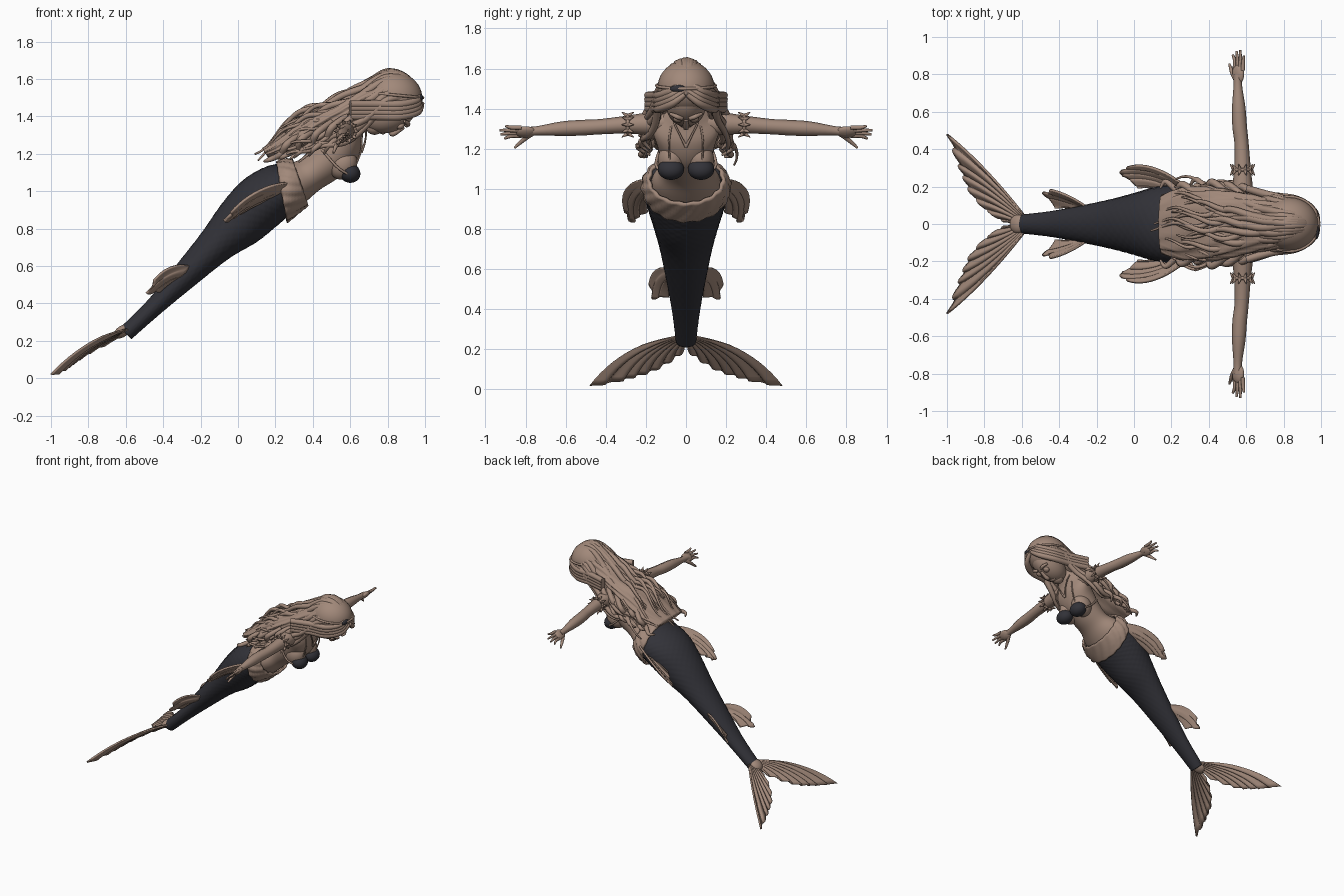
import bpy, bmesh, math, random
from mathutils import Vector, Matrix

random.seed(4)
cube = bpy.data.objects.get("Cube")
if cube:
    bpy.data.objects.remove(cube, do_unlink=True)


def material(name, colour):
    mat = bpy.data.materials.new(name)
    mat.use_nodes = True
    mat.diffuse_color = colour
    bsdf = next(n for n in mat.node_tree.nodes if n.type == "BSDF_PRINCIPLED")
    bsdf.inputs["Base Color"].default_value = colour
    bsdf.inputs["Roughness"].default_value = 0.7
    return mat


TAN = material("warm tan", (0.36, 0.25, 0.195, 1))
DARK = material("charcoal", (0.032, 0.032, 0.04, 1))


def sample(rows, t):
    """Smooth interpolation through rows of numbers, t from 0 to 1."""
    last = len(rows) - 1
    i = min(int(t * last), last - 1)
    f = t * last - i
    a, b, c, d = (rows[max(0, min(last, k))] for k in (i - 1, i, i + 1, i + 2))
    return [q + 0.5 * f * (r - p + f * (2 * p - 5 * q + 4 * r - s + f * (3 * (q - r) + s - p)))
            for p, q, r, s in zip(a, b, c, d)]


def finish(name, mesh, mat, mirror=False, thickness=0):
    mesh.materials.clear()
    mesh.materials.append(mat)
    mesh.shade_smooth()
    obj = bpy.data.objects.new(name, mesh)
    bpy.context.scene.collection.objects.link(obj)
    if thickness:
        solid = obj.modifiers.new("Thickness", "SOLIDIFY")
        solid.thickness = thickness
        solid.offset = 0
    if mirror:
        obj.modifiers.new("Mirror", "MIRROR").use_axis = (False, True, False)
    return obj


def from_bmesh(name, bm, mat, **options):
    bmesh.ops.recalc_face_normals(bm, faces=bm.faces)
    mesh = bpy.data.meshes.new(name)
    bm.to_mesh(mesh)
    bm.free()
    return finish(name, mesh, mat, **options)


def loft(name, rows, mat, steps=40, sides=40, bump=None, cap=True, **options):
    """Ellipses set by upper x, z, lower x, z and half width."""
    bm = bmesh.new()
    rings = []
    for i in range(steps + 1):
        ux, uz, lx, lz, w = sample(rows, i / steps)
        mid = Vector((ux + lx, 0, uz + lz)) / 2
        up = Vector((ux - lx, 0, uz - lz)) / 2
        ring = []
        for j in range(sides):
            a = math.tau * j / sides
            grow = 1 + (bump(i, j) if bump else 0)
            ring.append(bm.verts.new(mid + grow * (up * math.cos(a) + Vector((0, w * math.sin(a), 0)))))
        rings.append(ring)
    for r, s in zip(rings, rings[1:]):
        for j in range(sides):
            k = (j + 1) % sides
            bm.faces.new((r[j], r[k], s[k], s[j]))
    if cap:
        bm.faces.new(rings[0])
        bm.faces.new(rings[-1])
    return from_bmesh(name, bm, mat, **options)


def blob(name, centre, radii, mat, tilt=0, **options):
    bm = bmesh.new()
    place = Matrix.Translation(centre) @ Matrix.Rotation(tilt, 4, "Y") @ Matrix.Diagonal((*radii, 1))
    bmesh.ops.create_uvsphere(bm, u_segments=32, v_segments=20, radius=1, matrix=place)
    return from_bmesh(name, bm, mat, **options)


def tubes(name, paths, mat, steps=14, **options):
    """Round strands through points of x, y, z and radius."""
    curve = bpy.data.curves.new(name, "CURVE")
    curve.dimensions = "3D"
    curve.bevel_depth = 1
    curve.bevel_resolution = 2
    curve.use_fill_caps = True
    for path in paths:
        spline = curve.splines.new("POLY")
        spline.points.add(steps)
        for i, p in enumerate(spline.points):
            x, y, z, r = sample(path, i / steps)
            p.co = (x, y, z, 1)
            p.radius = max(r, 0.001)
    temp = bpy.data.objects.new(name, curve)
    bpy.context.scene.collection.objects.link(temp)
    graph = bpy.context.evaluated_depsgraph_get()
    mesh = bpy.data.meshes.new_from_object(temp.evaluated_get(graph))
    bpy.data.objects.remove(temp, do_unlink=True)
    return finish(name, mesh, mat, **options)


def fin(name, roots, tips, bow, ripple, ribs, thickness):
    """Fan of ribs running from a root line to a scalloped edge."""
    bm = bmesh.new()
    across, along = ribs * 8, 12
    grid = []
    for i in range(across + 1):
        v = i / across
        root, tip = Vector(sample(roots, v)), Vector(sample(tips, v))
        wave = math.cos(math.tau * ribs * v)
        tip = root.lerp(tip, 0.965 + 0.035 * wave)
        row = []
        for j in range(along + 1):
            u = j / along
            arch = Vector(bow) * 4 * u * (1 - u) * (1 - v)
            row.append(bm.verts.new(root.lerp(tip, u) + arch + Vector(ripple) * wave * min(1, 3 * u)))
        grid.append(row)
    for r, s in zip(grid, grid[1:]):
        for j in range(along):
            bm.faces.new((r[j], r[j + 1], s[j + 1], s[j]))
    return from_bmesh(name, bm, TAN, mirror=True, thickness=thickness)


# Scaled tail
loft("tail", [(-.63, .27, -.57, .21, .05), (-.48, .42, -.41, .35, .068), (-.35, .58, -.24, .49, .095),
              (-.20, .77, -.05, .64, .13), (-.08, .94, .10, .73, .165), (.03, 1.06, .20, .81, .195),
              (.15, 1.13, .27, .87, .205), (.25, 1.15, .32, .91, .19)],
     DARK, steps=90, sides=72, bump=lambda i, j: 0.012 * ((i // 2 + j // 2) % 2))

# Torso, neck and hips
loft("torso", [(.20, 1.13, .30, .89, .18), (.27, 1.15, .37, .95, .165), (.33, 1.17, .44, 1.01, .13),
               (.40, 1.24, .52, 1.06, .13), (.47, 1.33, .61, 1.13, .145), (.53, 1.40, .66, 1.22, .165),
               (.57, 1.44, .67, 1.31, .11), (.62, 1.47, .70, 1.37, .055), (.72, 1.51, .78, 1.40, .05)], TAN)

# Ruffled hip sash
loft("hip_sash", [(.21, 1.15, .26, .84, .207), (.25, 1.165, .31, .88, .21), (.29, 1.165, .37, .93, .18)],
     TAN, steps=8, sides=96, cap=False, thickness=0.015,
     bump=lambda i, j: 0.025 * math.sin(j * math.pi / 3 + i) + 0.02 * (i % 2))

# Bust and shell cups
blob("bust", (.56, .072, 1.145), (.075, .068, .085), TAN, 0.5, mirror=True)
blob("shell_cups", (.597, .075, 1.098), (.058, .066, .052), DARK, 0.4, mirror=True)
tubes("cup_straps", [[(.63, .08, 1.14, .005), (.66, .085, 1.23, .005), (.65, .07, 1.33, .005), (.60, .04, 1.45, .005)],
                     [(.59, .13, 1.09, .007), (.53, .15, 1.13, .007), (.45, .11, 1.22, .007), (.42, 0, 1.25, .007)]],
      TAN, mirror=True)
tubes("necklace", [[(.66, 0, 1.21, .008), (.68, .03, 1.27, .005), (.68, .06, 1.34, .005), (.62, .05, 1.43, .005)]],
      TAN, mirror=True)

# Arms, hands and fingers
tubes("arms", [[(.58, .10, 1.33, .06), (.58, .19, 1.325, .056), (.58, .30, 1.32, .044), (.575, .43, 1.31, .038),
                (.565, .52, 1.305, .039), (.56, .62, 1.30, .036), (.555, .74, 1.29, .023), (.555, .80, 1.285, .024)]],
      TAN, steps=30, mirror=True)
blob("palms", (.557, .80, 1.283), (.038, .052, .02), TAN, -0.7, mirror=True)
fingers = []
for i in range(4):
    x, z = .582 - .015 * i, 1.306 - .014 * i
    reach = (.90, .93, .925, .905)[i]
    fingers.append([(x, .82, z, .011), (x + .002, .87, z, .010), (x + .006 - .005 * i, reach, z + .008 - .007 * i, .006)])
fingers.append([(.545, .77, 1.275, .013), (.525, .81, 1.245, .012), (.51, .855, 1.205, .006)])
tubes("fingers", fingers, TAN, steps=8, mirror=True)

# Spiked arm bands
spikes = []
for i in range(10):
    c, s = math.cos(i * math.tau / 10), math.sin(i * math.tau / 10)
    for y in (.26, .32):
        spikes.append([(.58 + .045 * c, .29, 1.32 + .045 * s, .012), (.58 + .066 * c, y, 1.32 + .066 * s, .002)])
circle = [(.58 + .047 * math.cos(k * math.tau / 16), .29, 1.32 + .047 * math.sin(k * math.tau / 16), .009)
          for k in range(17)]
tubes("arm_bands", spikes + [circle], TAN, steps=16, mirror=True)

# Head and face
blob("face", (.81, 0, 1.415), (.145, .098, .098), TAN, -0.35)
blob("chin", (.735, 0, 1.345), (.05, .045, .042), TAN, -0.35)
blob("lips", (.775, 0, 1.318), (.018, .028, .014), TAN)
blob("eyes", (.87, .04, 1.348), (.022, .024, .016), TAN, -0.5, mirror=True)
tubes("nose", [[(.885, 0, 1.345, .012), (.85, 0, 1.32, .014), (.825, 0, 1.308, .016), (.812, 0, 1.32, .01)]], TAN, steps=8)
tubes("brows", [[(.90, .018, 1.35, .01), (.91, .045, 1.36, .012), (.89, .078, 1.375, .008)]], TAN, mirror=True)

# Hair cap and the mass behind it
blob("hair_cap", (.83, 0, 1.505), (.155, .142, .135), TAN, 0.1)
loft("hair_mass", [(.80, 1.60, .76, 1.44, .12), (.66, 1.55, .66, 1.39, .145), (.52, 1.47, .56, 1.36, .17),
                   (.38, 1.41, .43, 1.29, .19), (.24, 1.31, .29, 1.21, .19), (.13, 1.23, .16, 1.18, .15)],
     TAN, sides=48, bump=lambda i, j: 0.06 * math.sin(j * 1.6 + i * 0.3))

# Wavy strands: x, top height, half width, droop at the sides
flow = [(.97, 1.50, .06, .06), (.91, 1.60, .10, .10), (.80, 1.635, .135, .14), (.66, 1.555, .165, .17),
        (.50, 1.48, .205, .18), (.35, 1.42, .225, .17), (.20, 1.30, .22, .13), (.07, 1.19, .20, .07)]
strands = []
for layer in range(3):
    for k in range(19):
        a = -1 + k / 9 + random.uniform(-.04, .04)
        end = random.uniform(.82, 1) - .1 * abs(a) - .05 * layer
        phase = random.uniform(0, math.tau)
        turns = random.uniform(18, 26)
        path = []
        for i in range(33):
            f = i / 32
            t = f * end
            x, z, w, droop = sample(flow, t)
            curl = .022 * max(0, min(1, (t - .25) * 2.5))
            y = a * w + curl * math.sin(turns * t + phase)
            z += curl * math.cos(turns * t + phase) - droop * a * a - .035 * layer * min(1, 2 * t)
            path.append((x, y, z, (.010 + .012 * math.sin(math.pi * f ** .8)) * (1 - .5 * f ** 4)))
        strands.append(path)
tubes("hair_strands", strands, TAN, steps=64)

# Locks framing the face and side curls
locks = []
for k in range(4):
    d = .022 * k
    locks.append([(.985 - d / 2, .005, 1.47 + d, .012), (.96, .07, 1.425 + d, .02), (.87, .13, 1.40 + d, .022),
                  (.74, .15, 1.40 + d, .022), (.60, .19, 1.40 + d, .02)])
for k in range(5):
    x, y = .58 - .08 * k, .17 + .012 * (k % 3)
    locks.append([(x + .08, y - .03, 1.43 - .03 * k, .018), (x, y + .03, 1.37 - .03 * k, .02), (x - .03, y, 1.30 - .025 * k, .018),
                  (x - .09, y + .045, 1.25 - .02 * k, .014), (x - .12, y + .01, 1.20 - .01 * k, .006)])
tubes("side_locks", locks, TAN, steps=24, mirror=True)

# Head band with its dark jewel
band = []
for k in range(33):
    c, s = math.cos(k * math.tau / 32), math.sin(k * math.tau / 32)
    band.append((.83 + .158 * c, .146 * s, 1.515 - .015 * c, .008))
tubes("head_band", [band], TAN, steps=64)
blob("band_jewel", (.977, -.035, 1.50), (.013, .045, .018), DARK)

# Tail flukes and side fins
fin("tail_flukes", [(-.585, .045, .265), (-.60, .03, .255), (-.61, .004, .245)],
    [(-1, .48, .01), (-.955, .35, .035), (-.92, .26, .06), (-.88, .17, .09), (-.80, .08, .14), (-.70, .012, .19)],
    (-.01, .035, .035), (0, 0, .010), 7, 0.012)
blob("fluke_root", (-.62, 0, .25), (.05, .05, .03), TAN, -0.6)
fin("hip_fins", [(.31, .175, 1.05), (.24, .195, 1.0), (.14, .19, .95)],
    [(-.04, .30, .88), (-.08, .27, .83), (-.03, .24, .86), (.02, .19, .89)],
    (-.02, .055, .035), (0, .004, .005), 4, 0.014)
fin("lower_fins", [(-.25, .09, .60), (-.29, .095, .56), (-.34, .085, .53)],
    [(-.45, .18, .52), (-.49, .165, .45), (-.45, .13, .46), (-.42, .08, .46)],
    (-.01, .015, .03), (0, .004, .004), 3, 0.012)
